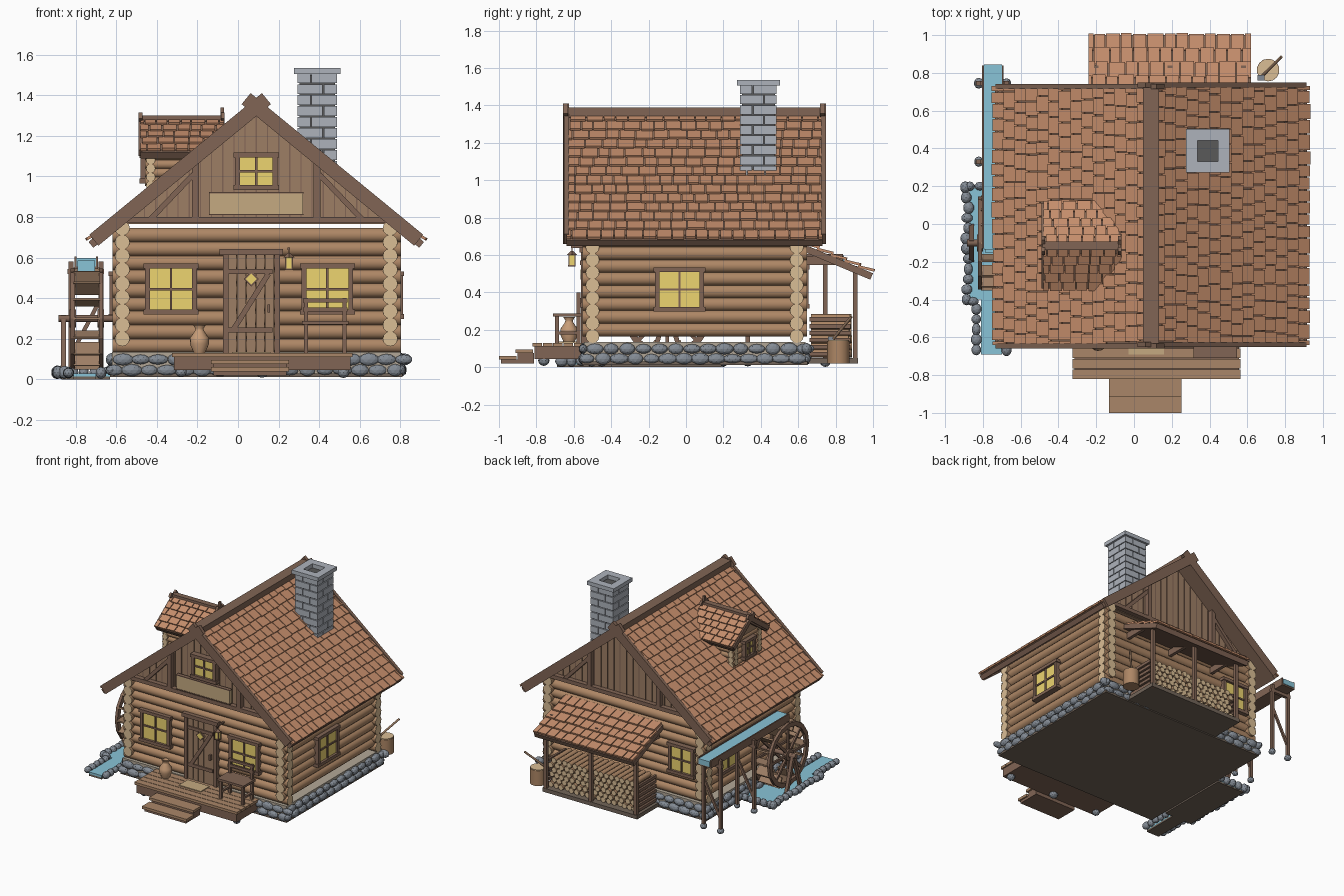
import bpy, bmesh, random
from math import pi, cos, sin, radians, sqrt
from mathutils import Vector as V, Matrix as Mx

if "Cube" in bpy.data.objects:
    bpy.data.objects.remove(bpy.data.objects["Cube"])

random.seed(4)
COL = dict(log=(.42, .24, .13), end=(.70, .51, .30), dark=(.22, .13, .09), board=(.34, .21, .13),
           deck=(.40, .24, .14), tile=(.56, .27, .15), stone=(.23, .26, .30), mortar=(.45, .39, .31),
           brick=(.42, .45, .50), glow=(.85, .66, .16), water=(.25, .55, .68), floor=(.17, .13, .10),
           clay=(.58, .34, .19), sign=(.56, .40, .22), black=(.10, .10, .10))
MATS, PARTS = {}, {}
for k, c in COL.items():
    MATS[k] = bpy.data.materials.new(k)
    MATS[k].diffuse_color = (*c, 1)


def part(name, col, smooth=False):
    return PARTS.setdefault(name, (bmesh.new(), col, smooth))[0]


def box(bm, lo, hi, M=Mx()):
    lo, hi = V(lo), V(hi)
    bmesh.ops.create_cube(bm, size=1, matrix=M @ Mx.Translation((lo + hi) / 2) @ Mx.Diagonal((*(hi - lo), 1)))


def along(p, q):
    p, q = V(p), V(q)
    return Mx.Translation((p + q) / 2) @ (q - p).to_track_quat('Z', 'Y').to_matrix().to_4x4(), (q - p).length


def beam(bm, p, q, w, h):
    M, L = along(p, q)
    box(bm, (-w / 2, -h / 2, -L / 2), (w / 2, h / 2, L / 2), M)


def rod(bm, p, q, r, n=12, r2=None):
    M, L = along(p, q)
    bmesh.ops.create_cone(bm, cap_ends=True, segments=n, radius1=r, radius2=r if r2 is None else r2, depth=L, matrix=M)


def log(name, p, q, r, cap=.003, n=12):
    # log with pale cut ends
    rod(part(name, 'log', True), p, q, r, n)
    d = (V(q) - V(p)).normalized()
    for e, s in ((V(p), -1), (V(q), 1)):
        rod(part(name + '_ends', 'end', True), e - d * s * .012, e + d * s * cap, r * .98, n)


def stone(bm, x, y, z, a, b, c):
    k = lambda: random.uniform(.85, 1.15)
    bmesh.ops.create_icosphere(bm, subdivisions=2, radius=1, matrix=Mx.Translation((x, y, z))
                               @ Mx.Diagonal((a * k(), b * k(), c * k(), 1)))


def shingles(name, o, side, down, length, run, rows, tw):
    # sloped slab with staggered shingles
    a, d = V(side).normalized(), V(down).normalized()
    n = a.cross(d)
    n = n if n.z > 0 else -n
    M = Mx((a, d, n)).transposed().to_4x4()
    M.translation = V(o)
    box(part(name + '_base', 'dark'), (0, 0, -.035), (length, run, .002), M)
    bm, h = part(name + '_shingles', 'tile'), run / rows
    for r in range(rows):
        x = -random.uniform(0, tw)
        while x < length:
            w = tw * random.uniform(.75, 1.25)
            p, q = max(x, 0), min(x + w - .006, length)
            if q - p > .012:
                T = M @ Mx.Translation(((p + q) / 2, (r + .5) * h, .013)) @ Mx.Rotation(.16, 4, 'X')
                box(bm, ((p - q) / 2, -h * .6, -.007), ((q - p) / 2, h * random.uniform(.46, .56), .007), T)
            x += w


def window(name, loc, turn, w, h):
    # framed window, local front is -y
    M = Mx.Translation(loc) @ Mx.Rotation(radians(turn), 4, 'Z')
    box(part(name + '_pane', 'glow'), (-w / 2 + .01, -.008, -h / 2 + .01), (w / 2 - .01, .02, h / 2 - .01), M)
    f, t = part(name + '_frame', 'dark'), .024
    for s in (-1, 1):
        x, z = s * (w / 2 - t / 2), s * (h / 2 - t / 2)
        box(f, (x - t / 2, -.022, -h / 2), (x + t / 2, .02, h / 2), M)
        box(f, (-w / 2 - .008, -.027, z - t / 2), (w / 2 + .008, .02, z + t / 2), M)
    box(f, (-.006, -.016, -h / 2), (.006, 0, h / 2), M)
    box(f, (-w / 2, -.016, -.006), (w / 2, 0, .006), M)


CX, S = .09, .82  # ridge position and roof slope
SL = sqrt(1 + S * S)

# Foundation with two courses of field stones
box(part('foundation', 'mortar'), (-.62, -.545, .02), (.80, .64, .135))
box(part('floor_underside', 'floor'), (-.63, -.555, .012), (.81, .65, .03))
st = part('foundation_stones', 'stone')
for row, z in enumerate((.045, .098)):
    for i in range(17):
        x = -.61 + (i + row * .5) * .0865
        for y in (-.55, .645):
            stone(st, x, y, z, .046, .024, .028)
    for i in range(14):
        y = -.53 + (i + row * .5) * .0865
        for x in (-.625, .805):
            stone(st, x, y, z, .024, .046, .028)

# Log walls, courses offset by half where they cross
for k in range(9):
    z = .166 + .068 * k
    for y in (-.50, .592):
        log('wall_logs', (-.615, y, z), (.80, y, z), .037)
    for x in (-.57, .75):
        log('wall_logs', (x, -.55, z + .034), (x, .645, z + .034), .037)

# Gables: boards, battens and timber framing on both ends
for y, s, nm in ((-.515, -1, 'front'), (.607, 1, 'back')):
    bm = part(nm + '_gable', 'board')
    vs = [bm.verts.new((CX + x, y - s * .03 + e, z)) for e in (0, s * .03) for x, z in ((-.66, .765), (.66, .765), (0, 1.31))]
    for f in ((0, 1, 2), (3, 4, 5), (0, 1, 4, 3), (1, 2, 5, 4), (2, 0, 3, 5)):
        bm.faces.new([vs[i] for i in f])
    t, y2 = part(nm + '_gable_timbers', 'dark'), y + s * .018
    for i in range(-10, 11):
        x = i * .055
        box(t, (CX + x - .003, y - .004, .77), (CX + x + .003, y + .004, 1.30 - S * abs(x)))
    beam(t, (CX - .66, y2, .785), (CX + .66, y2, .785), .04, .03)
    for m in (-1, 1):
        box(t, (CX + m * .30 - .017, y2 - .02, .78), (CX + m * .30 + .017, y2 + .02, 1.07))
        beam(t, (CX + m * .31, y2, 1.01), (CX + m * .52, y2, .79), .03, .026)
    # crossed barge boards
    g = part(nm + '_barge_boards', 'dark')
    yb = -.642 if s < 0 else .732
    for m in (-1, 1):
        beam(g, (CX + m * .80, yb + m * .003, 1.342 - S * .80), (CX - m * .05, yb + m * .003, 1.342 + S * .05), .026, .07)

# Main roof
for m, nm in ((-1, 'left_roof'), (1, 'right_roof')):
    shingles(nm, (CX, -.64, 1.352), (0, 1, 0), (m, 0, -S), 1.37, .825 * SL, 14, .08)
    beam(part('eave_boards', 'dark'), (CX + m * .795, -.64, .69), (CX + m * .795, .73, .69), .03, .035)
box(part('ridge_beam', 'dark'), (CX - .042, -.645, 1.335), (CX + .042, .735, 1.388))

# Chimney of alternating blocks with hollow cap
cx, cy = .39, .387
C = Mx.Translation((cx, cy, 0))
box(part('chimney_core', 'black'), (-.088, -.088, .90), (.088, .088, 1.50), C)
br = part('chimney_blocks', 'brick')
for i in range(11):
    z = .92 + i * .054
    for j in range(4):
        R = C @ Mx.Rotation(j * pi / 2, 4, 'Z')
        c = (.03 if i % 2 else -.03)
        box(br, (-.098, -.098, z), (c - .003, -.06, z + .048), R)
        box(br, (c + .003, -.098, z), (.06, -.06, z + .048), R)
for j in range(4):
    box(part('chimney_cap', 'brick'), (-.115, -.115, 1.505), (.055, -.055, 1.535), C @ Mx.Rotation(j * pi / 2, 4, 'Z'))

# Dormer on the left slope
DY = -.115
for k in range(5):
    z = .955 + .042 * k
    log('dormer_logs', (-.43, DY - .175, z), (-.43, DY + .175, z), .023)
    for s in (-1, 1):
        log('dormer_logs', (-.455, DY + s * .145, z + .02), (-.15, DY + s * .145, z + .02), .023)
for i in range(6):
    w = .175 - i * .03
    box(part('dormer_gable', 'board'), (-.445, DY - w, 1.12 + i * .022), (-.2, DY + w, 1.142 + i * .022))
window('dormer_window', (-.458, DY, 1.04), -90, .13, .15)
for s in (-1, 1):
    shingles('dormer_roof', (-.48, DY, 1.275), (1, 0, 0), (0, s, -.70), .41, .275, 5, .065)
    for x in (-.48, -.075):
        beam(part('dormer_barge', 'dark'), (x, DY + s * .215, 1.115), (x, DY - s * .04, 1.30), .018, .035)
box(part('dormer_ridge', 'dark'), (-.485, DY - .022, 1.27), (-.07, DY + .022, 1.30))
box(part('dormer_ridge', 'dark'), (-.085, DY - .01, 1.2), (-.068, DY + .01, 1.34))

# Windows
window('front_left_window', (-.33, -.54, .445), 0, .255, .25)
window('front_right_window', (.44, -.54, .445), 0, .255, .25)
window('gable_window', (CX, -.535, 1.025), 0, .21, .185)
window('right_window', (.79, -.035, .415), 90, .26, .235)
window('left_window', (-.61, .36, .415), -90, .22, .235)
window('back_window', (-.41, .632, .43), 180, .22, .235)

# Blank sign board with rim
box(part('sign_board', 'sign'), (-.14, -.562, .812), (.32, -.53, .92))
for z in (.812, .92):
    beam(part('sign_rim', 'dark'), (-.143, -.55, z), (.323, -.55, z), .03, .006)

# Door
for i in range(5):
    box(part('door_planks', 'board'), (-.05 + i * .046, -.548, .13), (-.007 + i * .046, -.52, .62))
d = part('door_frame', 'dark')
for x in (-.075, .18):
    box(d, (x, -.562, .13), (x + .027, -.51, .62))
box(d, (-.09, -.57, .612), (.222, -.51, .642))
for z in (.23, .52):
    box(d, (-.05, -.557, z), (.17, -.545, z + .025))
beam(d, (-.02, -.552, .25), (.15, -.552, .52), .012, .026)
box(d, (.145, -.575, .33), (.158, -.545, .37))
Q = Mx.Translation((.065, -.555, .495)) @ Mx.Rotation(pi / 4, 4, 'Y')
box(part('door_light_rim', 'dark'), (-.026, -.006, -.026), (.026, .01, .026), Q)
box(part('door_light', 'glow'), (-.019, -.01, -.019), (.019, .01, .019), Q)

# Porch and steps
p = part('porch_deck', 'deck')
for i in range(5):
    box(p, (-.325, -.82 + i * .055, .11), (.565, -.769 + i * .055, .13))
box(part('porch_skirt', 'dark'), (-.315, -.81, .045), (.555, -.55, .112))
for x in (-.28, .12, .52):
    stone(part('porch_stones', 'stone'), x, -.76, .035, .03, .03, .025)
for y, z in ((-.912, .095), (-1, .06)):
    box(part('steps', 'deck'), (-.133, y, z - .02), (.252, y + .095, z))
    box(part('step_risers', 'dark'), (-.12, y + .012, .02), (.24, y + .1, z - .018))
box(part('door_mat', 'sign'), (-.03, -.69, .128), (.16, -.58, .136))

# Bench
b = part('bench', 'dark')
for x in (.325, .515):
    box(b, (x, -.585, .13), (x + .02, -.565, .40))
    box(b, (x, -.70, .13), (x + .02, -.68, .28))
    box(b, (x, -.70, .175), (x + .02, -.57, .19))
box(b, (.315, -.71, .27), (.545, -.56, .288))
for z in (.335, .378):
    box(b, (.32, -.583, z), (.54, -.568, z + .02))

# Clay jug, turned profile with handles
J = part('jug', 'clay', True)
prof = [(0, .13), (.028, .13), (.047, .175), (.046, .205), (.022, .24), (.02, .25), (.031, .268), (.022, .268), (.014, .245), (0, .24)]
vs = [J.verts.new((-.19 + r, -.625, z)) for r, z in prof]
es = [J.edges.new(e) for e in zip(vs, vs[1:])]
bmesh.ops.spin(J, geom=vs + es, cent=(-.19, -.625, 0), axis=(0, 0, 1), angle=2 * pi, steps=16)
bmesh.ops.remove_doubles(J, verts=J.verts[:], dist=.0005)

# Lantern
L = part('lantern_frame', 'dark')
box(L, (.245, -.615, .638), (.257, -.535, .65))
box(L, (.249, -.613, .61), (.253, -.607, .64))
rod(L, (.251, -.61, .60), (.251, -.61, .622), .028, 4, .006)
box(L, (.231, -.63, .538), (.271, -.59, .546))
for sx in (.235, .267):
    for sy in (-.626, -.594):
        box(L, (sx - .003, sy - .003, .54), (sx + .003, sy + .003, .60))
box(part('lantern_glow', 'glow'), (.237, -.624, .546), (.265, -.596, .60))

# Woodshed at the back
shingles('shed_roof', (-.24, .63, .655), (1, 0, 0), (0, 1, -.42), .86, .40, 5, .075)
box(part('shed_floor', 'floor'), (-.22, .64, .02), (.60, .92, .05))
w = part('shed_frame', 'dark')
for x in (-.2, .19, .58):
    box(w, (x - .012, .893, .02), (x + .012, .917, .53))
    beam(w, (x, .63, .57), (x, .84, .57), .025, .05)
beam(w, (-.23, .905, .525), (.61, .905, .525), .025, .03)
for x in (-.2, .58):
    for k in range(6):
        box(w, (x - .008, .66, .06 + k * .037), (x + .008, .88, .082 + k * .037))
for k in range(6):
    for i in range(17 - k % 2):
        x, e = -.17 + (i + k % 2 * .5) * .0455, random.uniform(.865, .885)
        log('firewood', (x, .67, .072 + k * .038), (x, e, .072 + k * .038), .0215, .002, 8)

# Chopping block with handle
rod(part('chopping_block', 'log', True), (.71, .815, .02), (.71, .815, .14), .06, 14)
rod(part('chopping_block_top', 'end', True), (.71, .815, .13), (.71, .815, .146), .057, 14)
rod(part('axe_handle', 'board', True), (.665, .77, .13), (.78, .885, .27), .008, 8)
box(part('axe_head', 'stone'), (.655, .76, .135), (.69, .79, .165))

# Water wheel
W = Mx.Translation((-.745, -.10, .30))
rim, pad = part('wheel_rims', 'dark'), part('wheel_paddles', 'board')
for i in range(16):
    R = W @ Mx.Rotation(i * pi / 8, 4, 'X')
    box(pad, (-.065, .17, -.006), (.065, .252, .006), R)
    for x in (-.07, .07):
        box(rim, (x - .011, .208, -.049), (x + .011, .242, .049), R @ Mx.Rotation(pi / 16, 4, 'X'))
        if i % 2 == 0:
            box(rim, (x - .007, 0, -.01), (x + .007, .215, .01), R)
rod(part('wheel_axle', 'dark', True), (-.885, -.10, .30), (-.58, -.10, .30), .018)
for x in (-.815, -.675):
    rod(part('wheel_hubs', 'dark', True), (x - .016, -.1, .3), (x + .016, -.1, .3), .045)
for s in (-1, 1):
    beam(part('wheel_stand', 'dark'), (-.86, -.1 + s * .09, .02), (-.86, -.1, .31), .025, .025)

# Raised trough on stilts
t = part('trough', 'dark')
box(t, (-.80, -.13, .545), (-.695, .84, .558))
for x in (-.805, -.70):
    box(t, (x, -.13, .545), (x + .01, .84, .605))
wa = part('trough_water', 'water')
box(wa, (-.795, -.135, .556), (-.70, .845, .597))
box(wa, (-.79, -.15, .50), (-.705, -.132, .585))
for y in (.745, .33):
    for x in (-.822, -.675):
        box(t, (x - .012, y - .012, .02), (x + .012, y + .012, .58))
        stone(part('stilt_stones', 'stone'), x, y, .025, .026, .026, .022)
    beam(t, (-.84, y, .532), (-.66, y, .532), .024, .024)
    beam(t, (-.822, y, .12), (-.675, y, .40), .014, .02)

# Pond, stream and their edging stones
for lo, hi in (((-.87, -.40), (-.63, .19)), ((-.81, -.69), (-.70, -.38))):
    box(part('stream_bed', 'floor'), (*lo, 0), (*hi, .014))
    box(part('stream_water', 'water'), (*lo, .012), (*hi, .03))
e = part('stream_stones', 'stone')
for i in range(12):
    stone(e, -.885 + random.uniform(-.01, .01), -.40 + i * .054, .035, .028, .03, .03)
for i in range(5):
    stone(e, -.87 + i * .055, .20, .035, .03, .026, .03)
    for x in (-.835, -.675):
        stone(e, x, -.45 - i * .054, .032, .026, .03, .028)
stone(e, -.855, -.41, .035, .03, .026, .03)

# Turn every part into an object
for name, (bm, col, smooth) in PARTS.items():
    bmesh.ops.recalc_face_normals(bm, faces=bm.faces[:])
    me = bpy.data.meshes.new(name)
    bm.to_mesh(me)
    bm.free()
    me.materials.append(MATS[col])
    ob = bpy.data.objects.new(name, me)
    bpy.context.collection.objects.link(ob)
    if smooth:
        bpy.ops.object.select_all(action='DESELECT')
        ob.select_set(True)
        bpy.context.view_layer.objects.active = ob
        bpy.ops.object.shade_smooth_by_angle(angle=radians(50))

for m in bpy.data.materials:
    if m.users and not m.is_grease_pencil:
        m.use_nodes = True
        m.node_tree.nodes["Principled BSDF"].inputs["Base Color"].default_value = m.diffuse_color
